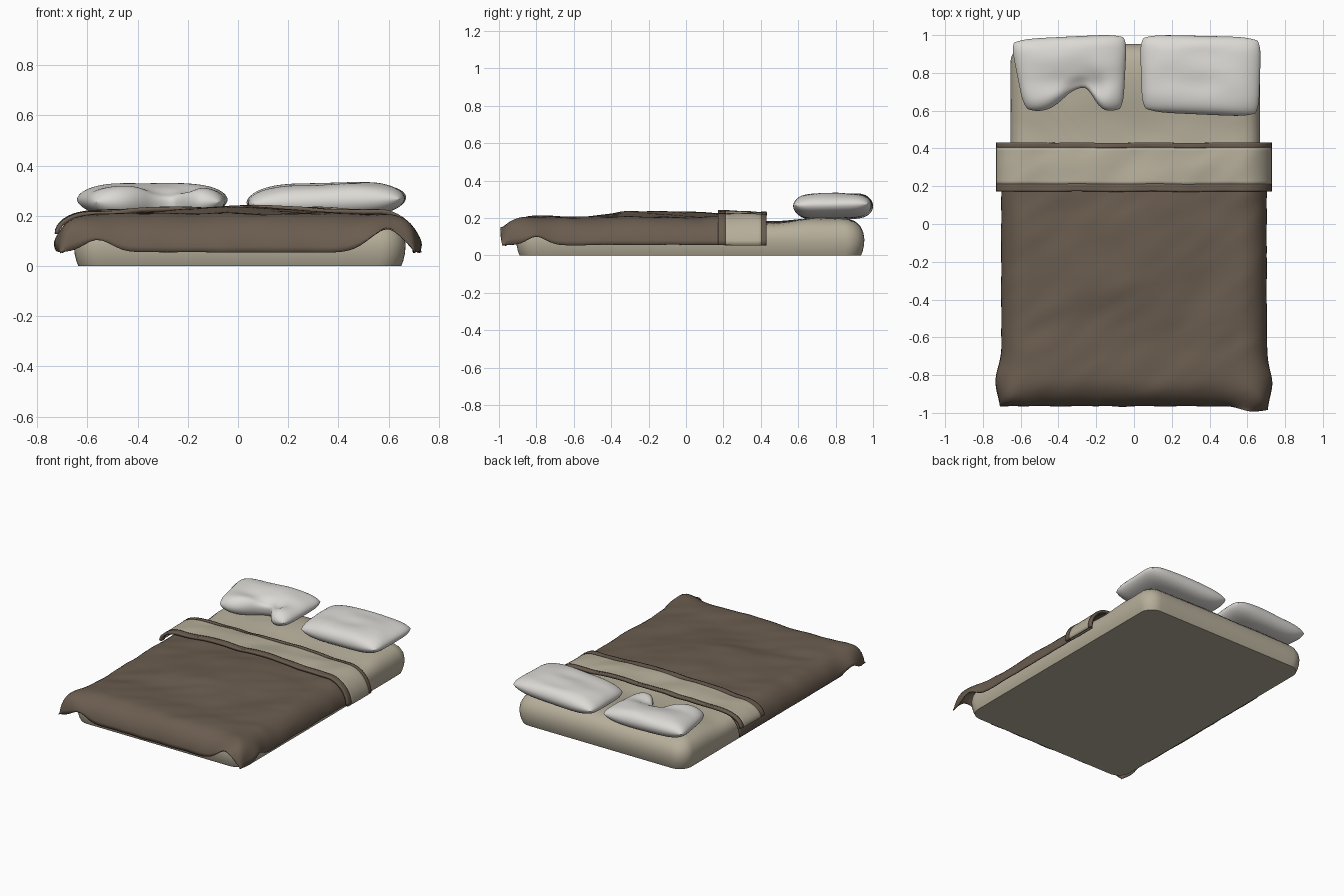
import bpy, bmesh, math
from mathutils import Vector, noise

if "Cube" in bpy.data.objects:
    bpy.data.objects.remove(bpy.data.objects["Cube"])


def material(name, rgb):
    m = bpy.data.materials.new(name)
    m.diffuse_color = (*rgb, 1)
    m.use_nodes = True
    m.node_tree.nodes["Principled BSDF"].inputs["Base Color"].default_value = m.diffuse_color
    return m


BROWN = material("brown_wool", (0.145, 0.108, 0.078))
CREAM = material("cream_linen", (0.47, 0.425, 0.325))
WHITE = material("white_cotton", (0.72, 0.70, 0.665))


def ripple(x, y, fx=3.0, fy=3.0, seed=0.0):
    return noise.noise(Vector((x * fx + seed, y * fy - seed, seed)))


def bump(d, w):
    return math.exp(-(d / w) ** 2)


def finish(name, bm, mat, angle=50):
    bmesh.ops.recalc_face_normals(bm, faces=bm.faces)
    me = bpy.data.meshes.new(name)
    bm.to_mesh(me)
    bm.free()
    ob = bpy.data.objects.new(name, me)
    bpy.context.collection.objects.link(ob)
    me.materials.append(mat)
    bpy.ops.object.select_all(action='DESELECT')
    ob.select_set(True)
    bpy.context.view_layer.objects.active = ob
    bpy.ops.object.shade_smooth_by_angle(angle=math.radians(angle))
    return ob


def sheet(bm, rows):
    """Joins rows of points into a grid of quads."""
    vs = [[bm.verts.new(p) for p in r] for r in rows]
    for a, b in zip(vs, vs[1:]):
        for i in range(len(a) - 1):
            bm.faces.new((a[i], a[i + 1], b[i + 1], b[i]))


# Mattress: stacked rounded outlines running up the side and over the top
def outline(x0, x1, y0, y1, r, side=18, arc=8):
    corners = []
    for i, (cx, cy) in enumerate(((x1 - r, y1 - r), (x0 + r, y1 - r),
                                  (x0 + r, y0 + r), (x1 - r, y0 + r))):
        corners.append([Vector((cx + r * math.cos(a), cy + r * math.sin(a)))
                        for a in [(i + k / arc) * math.pi / 2 for k in range(arc + 1)]])
    pts = []
    for i in range(4):
        pts += corners[i]
        a, b = corners[i][-1], corners[(i + 1) % 4][0]
        pts += [a.lerp(b, k / side) for k in range(1, side)]
    return pts


def mattress_top(x, y):
    # soft hump below the pillows, lower beside the blanket
    return 0.012 * bump(y - 0.78, 0.17) - 0.012 * bump(y - 0.45, 0.13) * (y > -0.2) \
        + 0.009 * ripple(x + 0.5 * y, y, 4, 7, 2.3)


bm = bmesh.new()
profile = [(0.018, 0), (0.01, 0.02), (0.003, 0.05), (0, 0.085), (0.006, 0.12),
           (0.022, 0.15), (0.05, 0.173), (0.09, 0.184), (0.14, 0.188)]
profile += [(0.14 + 0.04 * k, 0.188) for k in range(1, 13)]
loops = []
for inset, z in profile:
    pts = outline(-0.654 + inset, 0.668 - inset, -0.908 + inset, 0.954 - inset,
                  max(0.015, 0.1 - inset * 0.5))
    k = max(0, (z - 0.1) / 0.088)
    loops.append([bm.verts.new((p.x, p.y, z + k * mattress_top(p.x, p.y))) for p in pts])
for a, b in zip(loops, loops[1:]):
    for i in range(len(a)):
        j = (i + 1) % len(a)
        bm.faces.new((a[i], a[j], b[j], b[i]))
bm.faces.new(loops[0])
bm.faces.new(loops[-1])
finish("mattress", bm, CREAM)


# Bedding draped over the mattress
def cover_top(x, y):
    z = 0.202 + 0.036 * bump(x, 0.32) * bump(y + 0.17, 0.33)
    z += 0.008 * bump(y + 0.8, 0.12) - 0.006 * bump(y + 0.57, 0.1)
    z += 0.014 * bump(y - 0.33, 0.25) * bump(x, 0.6)
    z += 0.011 * ripple(x + 0.6 * y, y - 0.5 * x, 3.2, 5.0, 1.7)
    z += 0.006 * ripple(x - y, y, 7, 7, 5.1)
    return max(z, 0.193)


def drape(name, y_list, lift, foot, mat, thick):
    """y_list holds (y, foot fraction); sides fall at both edges in x."""
    n, c = 10, 44
    xs = [(-0.565, 1 - k / n) for k in range(n)]
    xs += [(-0.565 + 1.13 * k / c, 0) for k in range(c + 1)]
    xs += [(0.565, k / n) for k in range(1, n + 1)]
    rows = []
    for y, qy in y_list:
        row = []
        for x, qx in xs:
            sx, ky = math.copysign(1, x), 1 - math.cos(qy * math.pi / 2)
            kx = 1 - math.cos(qx * math.pi / 2)
            px = x + sx * (0.138 + min(lift, 0.016) * 1.7) * math.sin(qx * math.pi / 2)
            py = y - 0.145 * math.sin(qy * math.pi / 2)
            k = min(1, (kx ** 3 + ky ** 3) ** (1 / 3))
            hem = 0.055 + 0.004 * ripple(px, py, 6, 6, 9)
            if foot:
                # corners stand out before they drop; hem lifts beside them
                k **= 1 + 0.7 * bump(abs(px) - 0.69, 0.12) * bump(py + 0.94, 0.13)
                hem += ky * (0.10 * bump(px - 0.6, 0.10) + 0.05 * bump(px + 0.56, 0.08)) * (1 - kx)
                hem += kx * 0.045 * bump(py + 0.80, 0.07) * (1 - ky)
                px += sx * kx * 0.03 * bump(py + 0.84, 0.1)
                py -= ky * (0.026 * bump(px - 0.66, 0.12) + 0.008 * ripple(px, 0, 9, 1, 4))
                px += kx * 0.008 * ripple(0, py, 1, 7, 3)
            else:
                py += 0.006 * ripple(x, 0, 5, 1, 6)
                # left end of the turned-back band stays higher
                hem += 0.075 * (x < 0)
            top = cover_top(px, py) + lift
            row.append((px, py, top + (hem - top) * k))
        rows.append(row)
    bm = bmesh.new()
    sheet(bm, rows)
    ob = finish(name, bm, mat)
    # keep the outer side facing up, so thickness grows inwards
    if sum(p.normal.z for p in ob.data.polygons) < 0:
        ob.data.flip_normals()
    mod = ob.modifiers.new("thickness", 'SOLIDIFY')
    mod.thickness, mod.offset = thick, -1


body = [(0.41 - 1.23 * k / 60, 0) for k in range(61)]
drape("blanket", body + [(-0.82, k / 10) for k in range(1, 11)], 0.0, True, BROWN, 0.006)


def strip(y0, y1, n):
    return [(y0 + (y1 - y0) * k / n, 0) for k in range(n + 1)]


# Turned-back band: linen face with a brown edge on both sides
drape("folded_band", strip(0.408, 0.208, 10), 0.016, False, CREAM, 0.012)
drape("band_head_edge", strip(0.430, 0.404, 3), 0.018, False, BROWN, 0.018)
drape("band_foot_edge", strip(0.212, 0.172, 4), 0.018, False, BROWN, 0.018)


# Pillows: two puffed faces sharing one rim
def pillow(name, cx, cy, hx, hy, warp, seed):
    n = 40
    us = [math.sin((-1 + 2 * k / n) * math.pi / 2) for k in range(n + 1)]
    bm = bmesh.new()
    for side in (1, -1):
        rows = []
        for v in us:
            row = []
            for u in us:
                puff = max(0, (1 - abs(u) ** 4) * (1 - abs(v) ** 5)) ** 0.52
                x = cx + hx * u * (1 - 0.06 * v ** 6)
                y = cy + hy * v * (1 - 0.09 * u ** 6)
                z = 0.261 + side * 0.067 * puff
                if side > 0:
                    z += puff * 0.009 * ripple(x, y, 5, 9, seed)
                row.append(warp(u, v, x, y, z, puff * (side > 0)))
            rows.append(row)
        sheet(bm, rows)
    bmesh.ops.remove_doubles(bm, verts=bm.verts, dist=0.0004)
    finish(name, bm, WHITE, 70)


def dented(u, v, x, y, z, top):
    # front edge pushed in, leaving a rounded lump at the inner corner
    front = (1 - v) / 2
    notch = bump(x + 0.26, 0.16) if x < -0.26 else bump(x + 0.26, 0.075)
    y += 0.13 * notch * front ** 1.5 + 0.014 * u * (1 - front)
    x += 0.07 * front * max(0, -u)
    x -= 0.02 * front * max(0, u)
    z -= top * (0.032 * bump(x + 0.29, 0.15) * bump(y - 0.74, 0.055)
                + 0.015 * bump(x + 0.19, 0.03) * bump(y - 0.7, 0.07))
    z += 0.006 * v
    return x, y, z


def plain(u, v, x, y, z, top):
    return x + 0.006 * u * v, y - 0.010 * u * (1 - 0.3 * v), z + 0.010 * u + 0.004 * v


pillow("left_pillow", -0.345, 0.792, 0.308, 0.2, dented, 3.3)
pillow("right_pillow", 0.352, 0.788, 0.315, 0.208, plain, 8.2)
